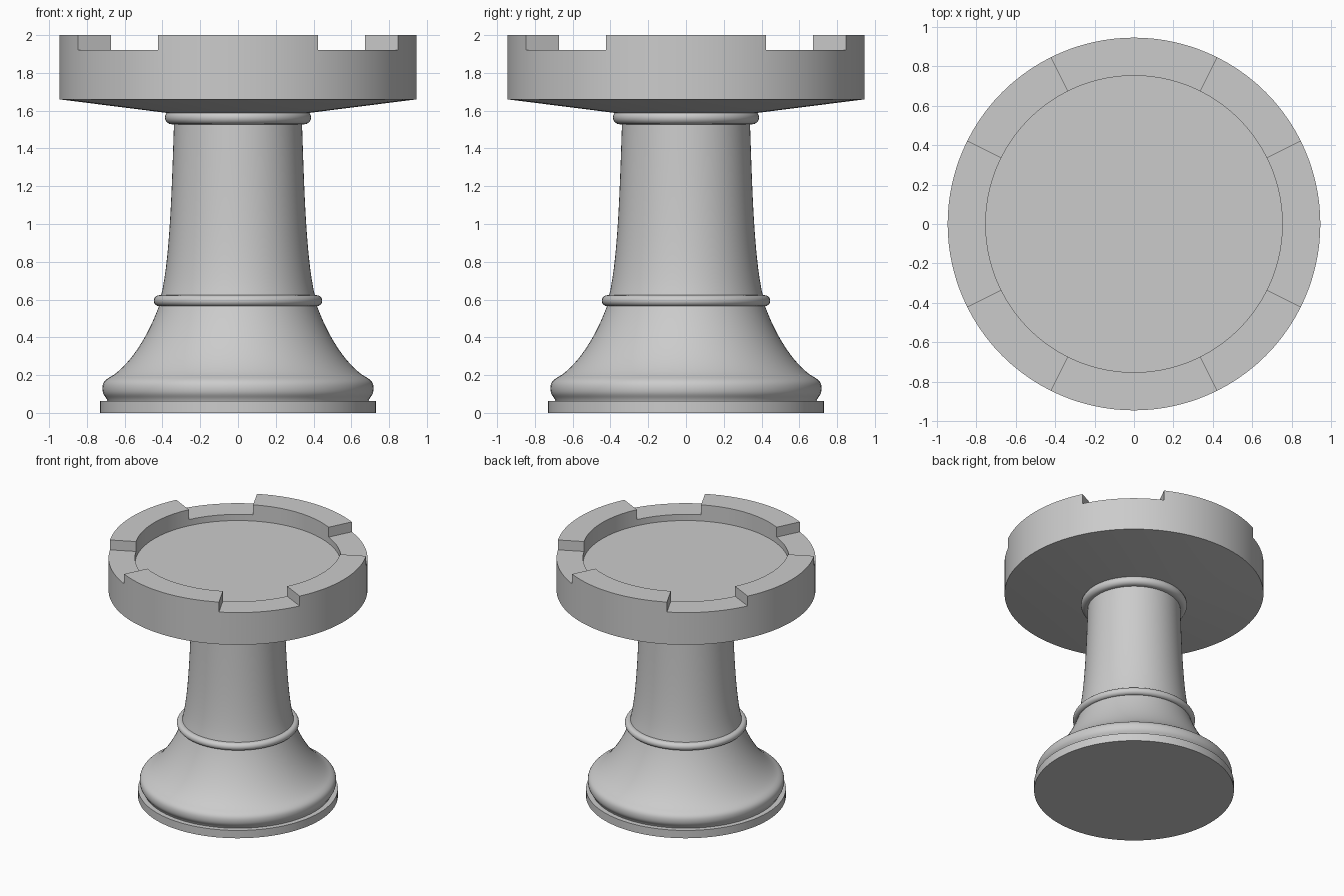
import bpy, bmesh, math
from mathutils import Vector
from mathutils.geometry import interpolate_bezier

cube = bpy.data.objects.get("Cube")
if cube:
    bpy.data.objects.remove(cube, do_unlink=True)

grey = bpy.data.materials.new("light_grey")
grey.use_nodes = True
grey.diffuse_color = (0.6, 0.6, 0.6, 1)
grey.node_tree.nodes["Principled BSDF"].inputs["Base Color"].default_value = (0.6, 0.6, 0.6, 1)

EVEN = [math.tau * i / 96 for i in range(96)]


def bezier(a, b, c, d, steps=14):
    """Sample a curve of (radius, height) points."""
    pts = [Vector((p[0], p[1], 0)) for p in (a, b, c, d)]
    return [(p.x, p.y) for p in interpolate_bezier(*pts, steps)]


def bead(r_in, r_out, z0, z1, steps=10):
    """Half-round moulding profile with flat top and bottom."""
    h = (z1 - z0) / 2
    arc = [-math.pi / 2 + math.pi * i / steps for i in range(steps + 1)]
    return ([(r_in, z0)]
            + [(r_out - h + h * math.cos(t), z0 + h + h * math.sin(t)) for t in arc]
            + [(r_in, z1)])


def revolve(profile, angles=EVEN):
    """Turn a profile about z and cap both open ends."""
    bm = bmesh.new()
    rings = [[bm.verts.new((r * math.cos(a), r * math.sin(a), z)) for a in angles]
             for r, z in profile]
    n = len(angles)
    for low, high in zip(rings, rings[1:]):
        for i in range(n):
            j = (i + 1) % n
            bm.faces.new((low[i], low[j], high[j], high[i]))
    bm.faces.new(rings[0][::-1])
    bm.faces.new(rings[-1])
    return bm


def finish(name, bm):
    bmesh.ops.recalc_face_normals(bm, faces=bm.faces)
    mesh = bpy.data.meshes.new(name)
    bm.to_mesh(mesh)
    bm.free()
    obj = bpy.data.objects.new(name, mesh)
    bpy.context.collection.objects.link(obj)
    mesh.materials.append(grey)
    bpy.ops.object.select_all(action="DESELECT")
    obj.select_set(True)
    bpy.context.view_layer.objects.active = obj
    bpy.ops.object.shade_smooth_by_angle(angle=math.radians(30))


# Foot plate
finish("foot_plate", revolve([(0.73, 0), (0.73, 0.063)]))

# Bell-shaped base with a rounded lower edge
bell = (bezier((0.69, 0.06), (0.698, 0.09), (0.718, 0.09), (0.718, 0.13), 8)
        + bezier((0.718, 0.13), (0.718, 0.17), (0.695, 0.18), (0.66, 0.2), 8)[1:]
        + bezier((0.66, 0.2), (0.56, 0.27), (0.47, 0.42), (0.415, 0.575))[1:])
finish("bell_base", revolve(bell))

# Mouldings around the shaft
finish("waist_ring", revolve(bead(0.39, 0.446, 0.565, 0.623)))
finish("neck_collar", revolve(bead(0.33, 0.387, 1.528, 1.6)))

# Tapered shaft
finish("shaft", revolve(bezier((0.41, 0.61), (0.36, 0.8), (0.35, 1.2), (0.338, 1.56))))

# Crown: angles line up with the sides of the four diagonal notches
half = math.atan(0.5)
crown_angles = []
for q in range(4):
    mid = q * math.pi / 2
    crown_angles += [mid - half + 2 * half * i / 16 for i in range(16)]
    notch = math.pi / 2 - 2 * half
    crown_angles += [mid + half + notch * i / 10 for i in range(10)]
R_OUT, R_IN, Z_NOTCH = 0.946, 0.753, 1.92
bm = revolve([(0.36, 1.586), (R_OUT, 1.66), (R_OUT, Z_NOTCH),
              (R_IN, Z_NOTCH), (R_IN, 1.87)], crown_angles)
bm.normal_update()


def in_merlon(face):
    c = face.calc_center_median()
    if abs(c.z - Z_NOTCH) > 0.001:
        return False
    a = math.atan2(c.y, c.x)
    return abs(a - round(a / (math.pi / 2)) * math.pi / 2) < half


# Raise the battlements from the rim
tops = [f for f in bm.faces if in_merlon(f)]
raised = bmesh.ops.extrude_face_region(bm, geom=tops)
bmesh.ops.delete(bm, geom=[f for f in tops if f.is_valid], context="FACES_ONLY")
bmesh.ops.translate(bm, vec=(0, 0, 2 - Z_NOTCH),
                    verts=[v for v in raised["geom"] if isinstance(v, bmesh.types.BMVert)])
finish("crown", bm)
